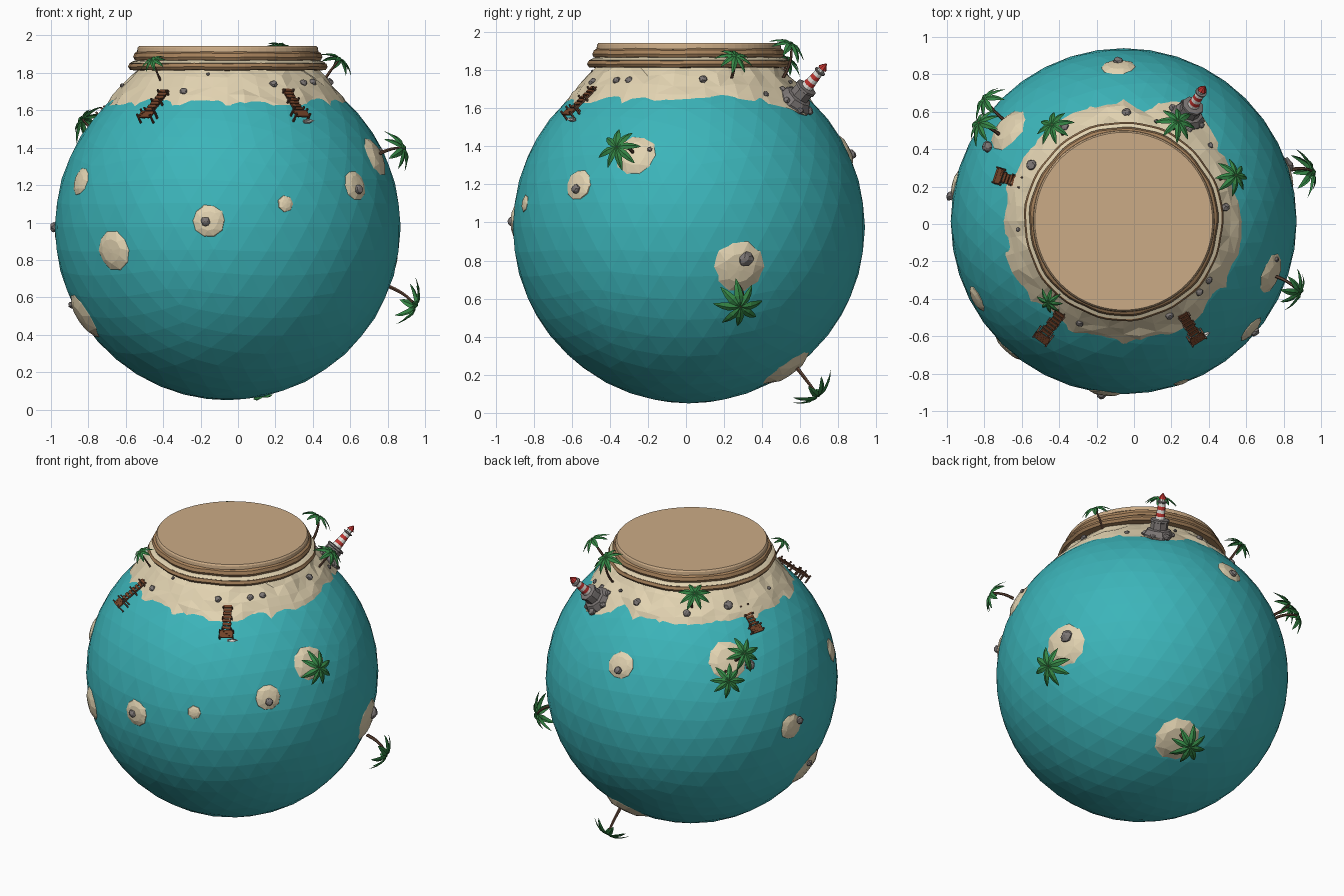
import bpy, bmesh, math, random
from mathutils import Vector, Matrix

if "Cube" in bpy.data.objects:
    bpy.data.objects.remove(bpy.data.objects["Cube"])
random.seed(4)
C, R = Vector((-0.055, 0.015, 0.975)), 0.925
TAU = math.tau

def mat(name, r, g, b):
    m = bpy.data.materials.new(name)
    m.diffuse_color = (r, g, b, 1)
    m.use_nodes = True
    m.node_tree.nodes["Principled BSDF"].inputs["Base Color"].default_value = m.diffuse_color
    return m

SEA, SAND = mat("sea", .045, .46, .49), mat("sand", .76, .65, .44)
TOP, CLIFF = mat("earth", .60, .41, .24), mat("cliff", .38, .22, .105)
ROCK, LEAF = mat("rock", .20, .18, .175), mat("leaf", .035, .24, .06)
WOOD, BARK = mat("wood", .17, .055, .022), mat("bark", .13, .065, .04)
RED, WHITE = mat("red", .55, .035, .03), mat("white", .8, .78, .74)

def finish(bm, name, m, M=Matrix()):
    bmesh.ops.recalc_face_normals(bm, faces=bm.faces)
    me = bpy.data.meshes.new(name)
    bm.to_mesh(me)
    bm.free()
    me.materials.append(m)
    ob = bpy.data.objects.new(name, me)
    ob.matrix_world = M
    bpy.context.collection.objects.link(ob)
    return ob

def loft(name, rings, m, M=Matrix(), cap=True, tri=False):
    """Skin closed rings of points, optionally capping both ends."""
    bm = bmesh.new()
    vs = [[bm.verts.new(p) for p in ring] for ring in rings]
    for a, b in zip(vs, vs[1:]):
        for i in range(len(a)):
            j = (i + 1) % len(a)
            bm.faces.new((a[i], a[j], b[j], b[i]))
    if cap:
        bm.faces.new(vs[0])
        bm.faces.new(vs[-1])
    if tri:
        bmesh.ops.triangulate(bm, faces=[f for f in bm.faces if len(f.verts) == 4])
    return finish(bm, name, m, M)

def circle(r, z, n, wob=0.0, ph=0.0):
    out = []
    for i in range(n):
        a = TAU * i / n + ph
        k = r * (1 + random.uniform(-wob, wob))
        out.append(Vector((k * math.cos(a), k * math.sin(a), z)))
    return out

def lathe(name, prof, n, m, M=Matrix(), wob=0.0):
    return loft(name, [circle(r, z, n, wob) for r, z in prof], m, M)

def radial(d, r=R):
    """Frame standing on the globe, local z pointing outward."""
    d = Vector(d).normalized()
    return Matrix.Translation(C + d * r) @ d.to_track_quat('Z', 'Y').to_matrix().to_4x4()

def rock(pos, r, name="rock"):
    bm = bmesh.new()
    bmesh.ops.create_icosphere(bm, subdivisions=2, radius=r)
    for v in bm.verts:
        v.co *= random.uniform(.85, 1.12)
        v.co.z *= .8
    finish(bm, name, ROCK, radial(Vector(pos) - C, (Vector(pos) - C).length))

# ocean globe
bm = bmesh.new()
bmesh.ops.create_icosphere(bm, subdivisions=4, radius=R)
finish(bm, "ocean_globe", SEA, Matrix.Translation(C))

# main beach with jagged shore and a spit for the lighthouse
axis = Matrix.Translation((C.x, C.y, 0))
prof = [(.48, 1.82, 0), (.525, 1.775, .1), (.575, 1.722, .5), (.612, 1.676, 1), (.65, 1.622, 1)]
N, rings = 44, []
for r, z, w in prof:
    ring = []
    for i in range(N):
        a = TAU * i / N
        b = .07 * w * math.exp(-((a - 1.03) / .2) ** 2)
        k = r + b + random.uniform(-.008, .008)
        ring.append(Vector((k * math.cos(a), k * math.sin(a),
                            z - .9 * b + random.uniform(-.009, .009))))
    rings.append(ring)
loft("beach", rings, SAND, axis, cap=False, tri=True)

# stepped plateau
def strata(name, prof, m, amp):
    rr = []
    for r, z in prof:
        rr.append([Vector((math.cos(a), math.sin(a), 0)) *
                   (r + amp * (math.sin(7 * a) + .7 * math.sin(17 * a + 1))) +
                   Vector((0, 0, z + .5 * amp * math.sin(9 * a)))
                   for a in (TAU * i / 72 for i in range(72))])
    loft(name, rr, m, axis)

strata("lower_cliff", [(.47, 1.812), (.522, 1.816), (.533, 1.832), (.525, 1.85), (.47, 1.852)], CLIFF, .003)
strata("terrace", [(.50, 1.835), (.522, 1.853), (.505, 1.862), (.47, 1.872)], SAND, .002)
strata("upper_cliff", [(.46, 1.862), (.497, 1.868), (.505, 1.884), (.497, 1.905), (.482, 1.914), (.46, 1.918)], CLIFF, .003)
lathe("plateau_top", [(.47, 1.90), (.485, 1.912), (.482, 1.934), (.475, 1.943)], 72, TOP, axis)

# small islands: outward direction, radius
islands = [((-.785, -.415, .245), .075), ((-.615, -.68, -.125), .105), ((-.10, -.92, .035), .085),
           ((.31, -.86, .125), .045), ((.685, -.58, .225), .08), ((.805, -.285, .385), .11),
           ((-.765, -.16, -.475), .135), ((-.90, .19, -.03), .085), ((-.03, .83, .41), .088),
           ((-.62, .49, .47), .125), ((.86, .265, -.21), .135), ((.15, .52, -.75), .145)]
for d, r in islands:
    n = 7 if r < .06 else 10
    h, drop = .13 * r + .003, r * r / (2 * R)
    loft("island", [circle(r * 1.12, -drop - .012, n, .05), circle(r * .97, .001 - drop, n, .05),
                    circle(r * .6, h * .75, n, .1, .2), circle(r * .12, h, n)],
         SAND, radial(d), tri=True)

# rocks on the islands
for d, r in [((-.118, -.92, .03), .025), ((.685, -.58, .195), .026), ((-.03, .84, .375), .026),
             ((-.72, .395, .43), .032), ((-.90, .13, .0), .026), ((.86, .295, -.165), .04),
             ((.80, -.2, .40), .013), ((-.80, -.1, -.40), .02)]:
    rock(C + Vector(d).normalized() * (R + .014), r)

# rocks on the beach, height taken from the slope
for x, y, r in [(-.04, .595, .026), (-.37, .52, .024), (-.545, .315, .03), (-.62, -.03, .012),
                (.49, .09, .022), (.35, -.365, .021), (.40, -.30, .021), (.19, -.49, .022),
                (-.29, -.53, .021), (-.16, -.49, .01), (.12, .55, .012), (.41, .42, .016)]:
    rr = math.hypot(x - C.x, y - C.y)
    rock((x, y, 1.676 + (.612 - rr) * 1.18 + .004), r)

# palms: curved trunk and drooping folded leaves
def palm(root, crown, L, count=8):
    root, crown = Vector(root), Vector(crown)
    up = (crown - C).normalized()
    ctrl = root + (root - C).normalized() * (crown - root).length * .6
    q = (crown - root).to_track_quat('Z', 'Y')
    rings = []
    for k in range(6):
        t = k / 5
        p = root * (1 - t) ** 2 + ctrl * 2 * t * (1 - t) + crown * t * t
        rings.append([p + q @ v for v in circle(L * (.085 - .035 * t), 0, 6)])
    loft("palm_trunk", rings, BARK)
    bm = bmesh.new()
    spin = random.random()
    for i in range(count):
        a = TAU * i / count + spin + random.uniform(-.12, .12)
        out, side = Vector((math.cos(a), math.sin(a), 0)), Vector((-math.sin(a), math.cos(a), 0))
        l = L * random.uniform(.9, 1.08)
        prev = None
        for s, w in [(0, .03), (.22, .12), (.45, .17), (.7, .13), (.88, .07), (1, .008)]:
            mid = out * l * s + Vector((0, 0, l * (.3 * s - .75 * s * s)))
            fold = Vector((0, 0, -.45 * w * l))
            row = [bm.verts.new(p) for p in (mid - side * w * l + fold, mid, mid + side * w * l + fold)]
            if prev:
                for j in (0, 1):
                    bm.faces.new((prev[j], prev[j + 1], row[j + 1], row[j]))
            prev = row
    finish(bm, "palm_leaves", LEAF, Matrix.Translation(crown) @ up.to_track_quat('Z', 'Y').to_matrix().to_4x4())

for args in [((-.41, -.37, 1.75), (-.46, -.42, 1.872), .075), ((.46, .24, 1.76), (.545, .26, 1.875), .105),
             ((.21, .51, 1.76), (.235, .55, 1.94), .11), ((-.38, .48, 1.73), (-.44, .53, 1.86), .105),
             ((.76, -.28, 1.37), (.885, -.365, 1.395), .12), ((.80, .28, .66), (.95, .285, .555), .135),
             ((.10, .58, .24), (.12, .695, .09), .13),
             ((-.70, .56, 1.40), (-.80, .67, 1.40), .115), ((-.72, .48, 1.45), (-.83, .54, 1.55), .115)]:
    palm(*args)

# lighthouse on its rock
ld = (.36, .60, .713)
L0 = radial(ld, 0)
lathe("lighthouse_rock", [(.10, .89), (.095, .935), (.075, .965), (.05, .972)], 9, ROCK, L0, .08)
lathe("lighthouse_base", [(.058, .95), (.055, 1.015), (.062, 1.018), (.06, 1.03), (.035, 1.034)], 8, ROCK, L0)
for i in range(5):
    z = 1.03 + i * .022
    lathe("tower_band", [(.032 - i * .002, z), (.030 - i * .002, z + .022)], 12, (WHITE, RED)[i % 2], L0)
lathe("gallery", [(.022, 1.138), (.031, 1.142), (.031, 1.149), (.02, 1.15)], 12, ROCK, L0)
lathe("lantern", [(.018, 1.148), (.018, 1.17)], 8, WHITE, L0)
lathe("lantern_roof", [(.026, 1.168), (.016, 1.184), (.003, 1.202)], 8, RED, L0)
for k in range(6):
    a = TAU * k / 6
    p = L0 @ Vector((.088 * math.cos(a), .088 * math.sin(a), .935))
    rock(p, random.uniform(.018, .032), "lighthouse_boulder")

# jetties: planks, stringers, posts and an end platform
def boxes(name, items, m, M):
    bm = bmesh.new()
    for c, s in items:
        bmesh.ops.create_cube(bm, size=1, matrix=Matrix.Translation(c) @ Matrix.Diagonal((*s, 1)))
    finish(bm, name, m, M)

def jetty(a, b):
    a, b = Vector(a), Vector(b)
    x = (b - a).normalized()
    y = ((a + b) / 2 - C).cross(x).normalized()
    M = Matrix.Translation(a) @ Matrix((x, y, x.cross(y))).transposed().to_4x4()
    n = (b - a).length
    items = [((n * (i + .5) / 9, random.uniform(-.003, .003), 0), (n / 9 * .72, .054, .007)) for i in range(7)]
    items += [((n * .89 + j * .013 - .013, 0, .001), (.0125, .084, .008)) for j in range(4)]
    boxes("jetty_planks", items, WOOD, M)
    items = [((n / 2, s * .02, -.008), (n, .007, .008)) for s in (-1, 1)]
    items += [((n * t, s * w, -.012), (.009, .009, .06)) for s in (-1, 1)
              for t, w in ((.1, .028), (.42, .028), (.75, .028), (.82, .042), (1.0, .042))]
    boxes("jetty_posts", items, BARK, M)
    return M, n

jetty((-.39, -.475, 1.71), (-.50, -.62, 1.565))
jetty((-.585, .215, 1.71), (-.735, .26, 1.575))
M, n = jetty((.26, -.48, 1.715), (.345, -.625, 1.57))

# rowing boat beside the front jetty
hull = [[Vector((x * k, y * k * .8, z)) for x, y in
         ((-.032, -.008), (0, -.014), (.022, -.01), (.04, 0), (.022, .01), (0, .014), (-.032, .008))]
        for k, z in ((.7, -.008), (1, .008), (.82, .008), (.6, -.002))]
loft("rowing_boat", hull, WHITE, radial(Vector((.38, -.61, 1.55)) - C, R + .012))
